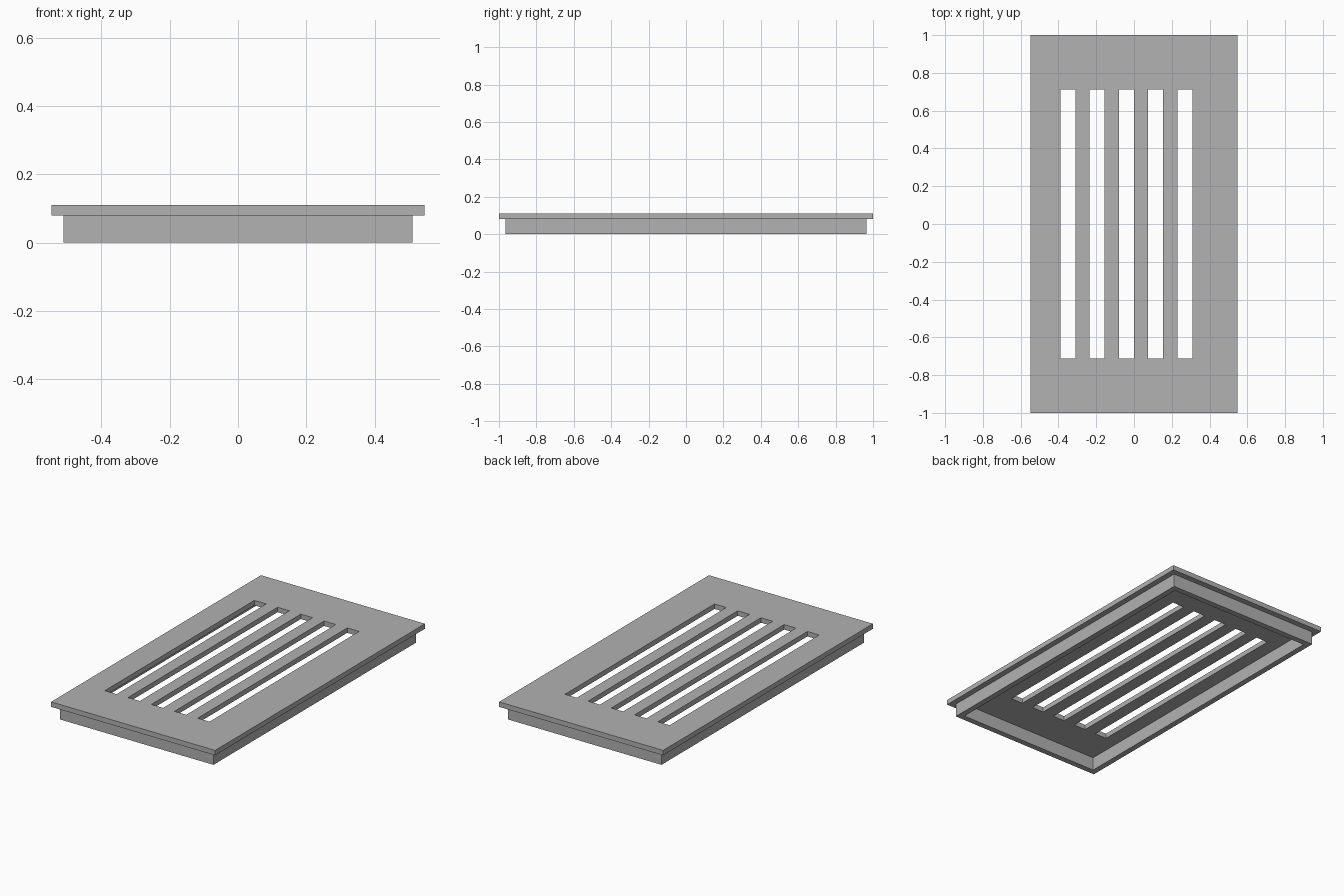
import bpy
import bmesh

cube = bpy.data.objects.get("Cube")
if cube:
    bpy.data.objects.remove(cube, do_unlink=True)

metal = bpy.data.materials.new("plain grey")
metal.use_nodes = True
colour = (0.445, 0.445, 0.445, 1)
metal.diffuse_color = colour
metal.node_tree.nodes["Principled BSDF"].inputs["Base Color"].default_value = colour


def slab(name, xs, ys, bottom, top, is_hole):
    """Flat slab on a grid of x and y lines, leaving out the hole cells."""
    bm = bmesh.new()
    grid = [[bm.verts.new((x, y, bottom)) for y in ys] for x in xs]
    for i in range(len(xs) - 1):
        for j in range(len(ys) - 1):
            if not is_hole(i, j):
                bm.faces.new((grid[i][j], grid[i + 1][j],
                              grid[i + 1][j + 1], grid[i][j + 1]))
    raised = bmesh.ops.extrude_face_region(bm, geom=bm.faces[:])["geom"]
    for v in raised:
        if isinstance(v, bmesh.types.BMVert):
            v.co.z = top
    bmesh.ops.recalc_face_normals(bm, faces=bm.faces[:])
    mesh = bpy.data.meshes.new(name)
    bm.to_mesh(mesh)
    bm.free()
    mesh.materials.append(metal)
    obj = bpy.data.objects.new(name, mesh)
    bpy.context.collection.objects.link(obj)
    return obj


HALF_X, HALF_Y = 0.547, 1.0
LIP, WALL = 0.035, 0.035
PLATE_BOTTOM, PLATE_TOP = 0.08, 0.11

# Top plate with five long slots, set slightly towards the right
SLOTS, FIRST, WIDTH, PITCH, REACH = 5, -0.39, 0.079, 0.155, 0.713
slot_edges = [FIRST + n * PITCH + side for n in range(SLOTS) for side in (0, WIDTH)]
slab("slotted_plate", [-HALF_X, *slot_edges, HALF_X],
     [-HALF_Y, -REACH, REACH, HALF_Y], PLATE_BOTTOM, PLATE_TOP,
     lambda i, j: j == 1 and i % 2 == 1)

# Hollow skirt below the plate
sx, sy = HALF_X - LIP, HALF_Y - LIP
slab("skirt_frame", [-sx, WALL - sx, sx - WALL, sx],
     [-sy, WALL - sy, sy - WALL, sy], 0, PLATE_BOTTOM,
     lambda i, j: i == 1 and j == 1)
